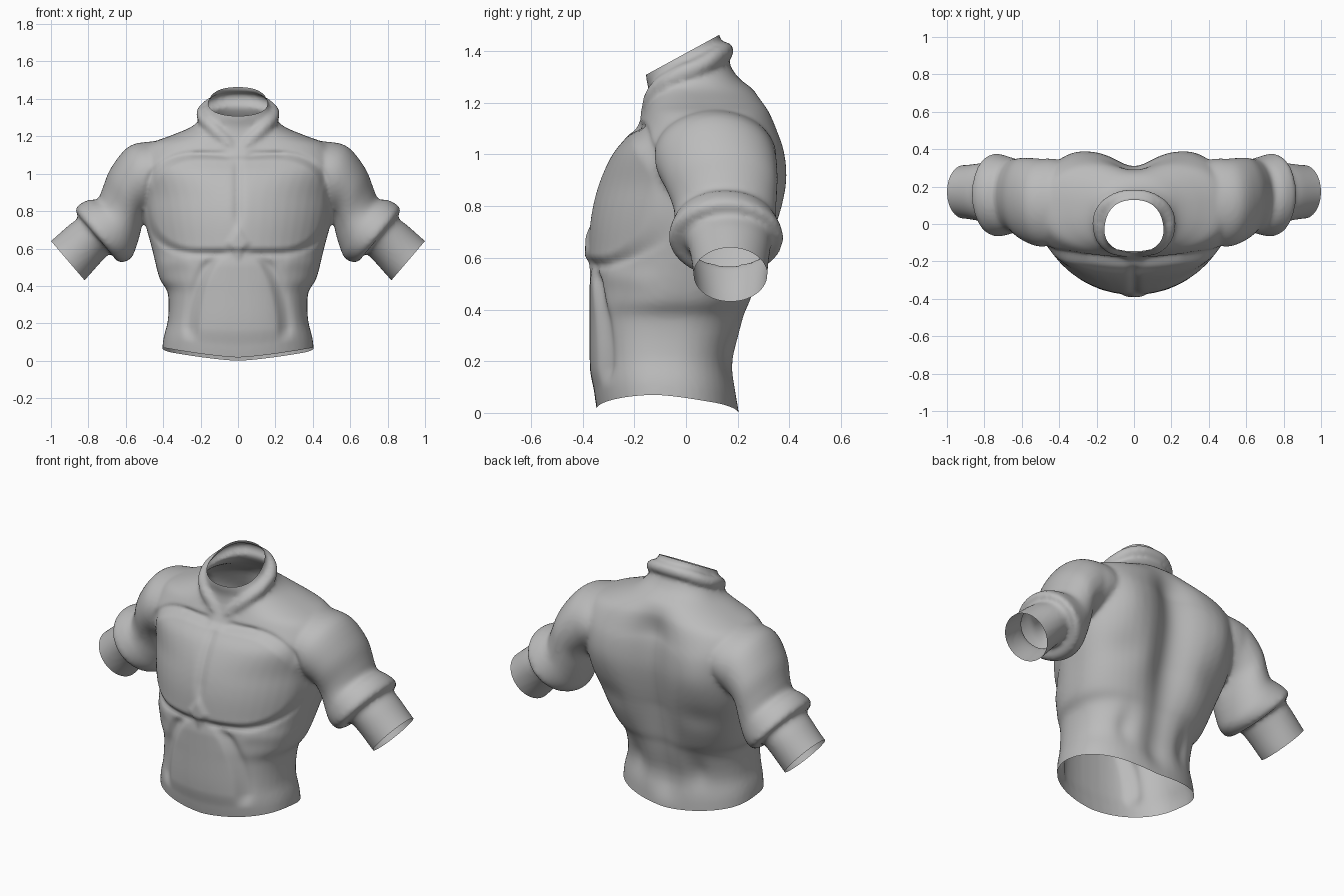
import bpy, bmesh, math

old = bpy.data.objects.get("Cube")
if old:
    bpy.data.objects.remove(old, do_unlink=True)

SIDES = 48


def smooth_rows(rows, steps=4):
    """Catmull-Rom interpolation between rows of numbers."""
    out = []
    for k in range(len(rows) - 1):
        a, b, c, d = (rows[max(k - 1, 0)], rows[k], rows[k + 1], rows[min(k + 2, len(rows) - 1)])
        for s in range(steps):
            t = s / steps
            out.append([q + t / 2 * (r - p + t * (2 * p - 5 * q + 4 * r - w + t * (3 * (q - r) + w - p)))
                        for p, q, r, w in zip(a, b, c, d)])
    return out + [rows[-1]]


def loft(bm, rings):
    """Skin a list of closed rings and cap both ends."""
    loops = [[bm.verts.new(p) for p in ring] for ring in rings]
    for a, b in zip(loops, loops[1:]):
        for k in range(len(a)):
            n = (k + 1) % len(a)
            bm.faces.new((a[k], a[n], b[n], b[k]))
    bm.faces.new(loops[0][::-1])
    bm.faces.new(loops[-1])


def power(v, e):
    return math.copysign(abs(v) ** e, v)


def step(lo, hi, v):
    t = min(max((v - lo) / (hi - lo), 0), 1)
    return t * t * (3 - 2 * t)


def bump(v, mid, width):
    return math.exp(-((v - mid) / width) ** 2)


def torso_ring(z, half, front, back, mid):
    """Ring that is rounder at the chest and boxier at the collar bones and back."""
    chest = step(.3, .65, z)
    front_e = .85 + .18 * chest - .27 * step(.85, 1.08, z) + .2 * step(1.15, 1.27, z)
    back_e = .85 - .13 * chest * (1 - step(1.05, 1.25, z))
    ring = []
    for k in range(SIDES):
        a = math.tau * k / SIDES
        e = front_e if math.sin(a) < 0 else back_e
        x, y = half * power(math.cos(a), e), power(math.sin(a), e)
        ring.append((x, mid + y * ((back - mid) if y > 0 else (mid - front)), z))
    return ring


def sleeve_ring(side, ox, oz, ix, iz, y, ry):
    ring = []
    for k in range(SIDES):
        c, s = math.cos(math.tau * k / SIDES), math.sin(math.tau * k / SIDES)
        ring.append((side * ((ox + ix) / 2 + c * (ox - ix) / 2), y + ry * s,
                     (oz + iz) / 2 + c * (oz - iz) / 2))
    return ring


bm = bmesh.new()

# torso and neck: height, half width, front, back, middle
torso = [(-.1, .41, -.33, .21, -.07), (.06, .40, -.355, .20, -.07), (.2, .375, -.365, .19, -.07),
         (.36, .375, -.365, .235, -.06), (.44, .42, -.365, .27, -.04), (.6, .46, -.364, .33, 0),
         (.75, .5, -.355, .37, .05), (.88, .52, -.325, .39, .08), (1.0, .53, -.27, .385, .1),
         (1.08, .53, -.205, .365, .1), (1.155, .48, -.165, .34, .1), (1.2, .37, -.15, .315, .09),
         (1.25, .25, -.145, .27, .06), (1.3, .2, -.155, .2, .02), (1.38, .16, -.155, .155, 0),
         (1.46, .142, -.155, .128, -.01), (1.6, .142, -.155, .12, -.01)]
loft(bm, [torso_ring(*r) for r in smooth_rows(torso)])

# sleeves: outer x z, inner x z, middle y, half depth
sleeve = [(.36, 1.175, .3, .92, .11, .18), (.47, 1.172, .36, .86, .11, .225), (.585, 1.145, .44, .81, .115, .235),
          (.68, 1.03, .5, .77, .135, .22), (.725, .92, .52, .69, .15, .2),
          (.75, .865, .54, .62, .152, .198), (.80, .86, .57, .55, .152, .21),
          (.855, .83, .62, .525, .155, .222), (.868, .80, .655, .54, .16, .205),
          (.855, .765, .68, .575, .165, .17), (.91, .72, .73, .53, .17, .155),
          (1.0, .64, .82, .43, .172, .143), (1.08, .57, .9, .36, .172, .143)]
for side in (-1, 1):
    loft(bm, [sleeve_ring(side, *r) for r in smooth_rows(sleeve)])

# rolled collar that meets in a V at the throat
half_path = [(0, -.14, 1.12), (.07, -.138, 1.18), (.14, -.11, 1.25), (.183, -.04, 1.3),
             (.175, .06, 1.345), (.1, .13, 1.39), (0, .15, 1.4)]
path = half_path + [(-x, y, z) for x, y, z in half_path[-2:0:-1]]
curve = bpy.data.curves.new("collar_path", 'CURVE')
curve.dimensions = '3D'
curve.bevel_depth = .036
curve.bevel_resolution = 5
spline = curve.splines.new('BEZIER')
spline.bezier_points.add(len(path) - 1)
spline.use_cyclic_u = True
for p, co in zip(spline.bezier_points, path):
    p.co = co
    p.handle_left_type = p.handle_right_type = 'AUTO'
roll = bpy.data.objects.new("collar_roll", curve)
bpy.context.collection.objects.link(roll)
bpy.context.view_layer.update()
roll_mesh = bpy.data.meshes.new_from_object(roll.evaluated_get(bpy.context.evaluated_depsgraph_get()))
bm.from_mesh(roll_mesh)
bpy.data.objects.remove(roll, do_unlink=True)
bpy.data.meshes.remove(roll_mesh)
bmesh.ops.recalc_face_normals(bm, faces=bm.faces)

# fuse the parts into one skin
mesh = bpy.data.meshes.new("muscle_shirt")
bm.to_mesh(mesh)
bm.free()
shirt = bpy.data.objects.new("muscle_shirt", mesh)
bpy.context.collection.objects.link(shirt)
remesh = shirt.modifiers.new("fuse", 'REMESH')
remesh.mode = 'VOXEL'
remesh.voxel_size = .0125
relax = shirt.modifiers.new("relax", 'SMOOTH')
relax.factor = .5
relax.iterations = 8
bpy.context.view_layer.update()
fused = bpy.data.meshes.new_from_object(shirt.evaluated_get(bpy.context.evaluated_depsgraph_get()))
shirt.modifiers.clear()
shirt.data = fused

bm = bmesh.new()
bm.from_mesh(fused)

# open the waist, sleeves and neck
cuts = [((0, 0, 0), (0, 0, -1)), ((0, -.17, 1.3), (0, -.48, .88)),
        ((.91, 0, .535), (.76, 0, -.65)), ((-.91, 0, .535), (-.76, 0, -.65))]
for co, no in cuts:
    bmesh.ops.bisect_plane(bm, geom=bm.verts[:] + bm.edges[:] + bm.faces[:],
                           plane_co=co, plane_no=no, clear_outer=True)
bm.normal_update()


def front_relief(x, z):
    # rounded chest plates
    reach = (max(x - .2, 0) / .28) ** 2.3 + (abs(z - .84) / .25) ** 2.3
    d = .016 * (1 - step(.8, 1.12, reach))
    d -= .01 * bump(reach, 1.2, .15) * step(.03, .1, x)
    # breastbone groove and diamond at its foot
    d -= .014 * bump(x, 0, .025) * step(.68, .8, z) * (1 - step(1.02, 1.1, z))
    d += .012 * (1 - step(.4, 1, x / .08 + abs(z - .63) / .12))
    # stomach panel, arched under the ribs
    edge = .22 * math.sqrt(max(1 - (max(z - .15, 0) / .44) ** 2, 0))
    low = step(.06, .16, z) * (1 - step(.5, .58, z))
    d += .008 * low * (1 - step(edge - .02, edge + .02, x))
    d -= .018 * low * bump(x, edge + .04, .035)
    # rib arch on the flank
    arch = .53 - 1.6 * (x - .3) ** 2
    d += .01 * bump(z, arch, .045) * step(.2, .3, x)
    # collar bone seam
    d -= .008 * bump(z, 1.105 - .1 * abs(x - .2), .014) * step(.03, .07, x) * (1 - step(.22, .27, x))
    return d


def back_relief(x, z):
    # spine channel, shoulder blades and lower back hollows
    upper = step(.25, .65, z) * (1 - step(1.05, 1.3, z))
    d = -.08 * bump(x, 0, .13) * upper
    d -= .025 * bump(x, 0, .08) * (1 - step(.25, .6, z)) * step(0, .15, z)
    d += .022 * bump(x, .33, .12) * bump(z, .92, .18)
    d -= .012 * bump(x, .3, .12) * bump(z, .64, .08)
    d -= .018 * bump(x, .2, .05) * bump(z, .25, .1)
    return d


# carve the muscle relief and curve the hem
for v in bm.verts:
    x, y, z = abs(v.co.x), v.co.y, v.co.z
    facing = v.normal.y
    on_body = 1 - step(.46, .52, x)
    if z < 1.2 and facing < 0:
        v.co.y -= front_relief(x, z) * step(.1, .5, -facing) * on_body
    elif z < 1.3 and facing > 0:
        v.co.y += back_relief(x, z) * step(.1, .5, facing) * on_body
    if x < .5 and z < .3:
        v.co.z += (.052 * (x / .4) ** 1.4 + .018 * (1 - step(-.15, .1, y))) * (1 - z / .3)
for f in bm.faces:
    f.smooth = True
bm.to_mesh(fused)
bm.free()

# cloth colour
grey = bpy.data.materials.new("grey_cloth")
grey.use_nodes = True
grey.diffuse_color = (.5, .5, .5, 1)
grey.node_tree.nodes["Principled BSDF"].inputs["Base Color"].default_value = (.5, .5, .5, 1)
fused.materials.clear()
fused.materials.append(grey)
